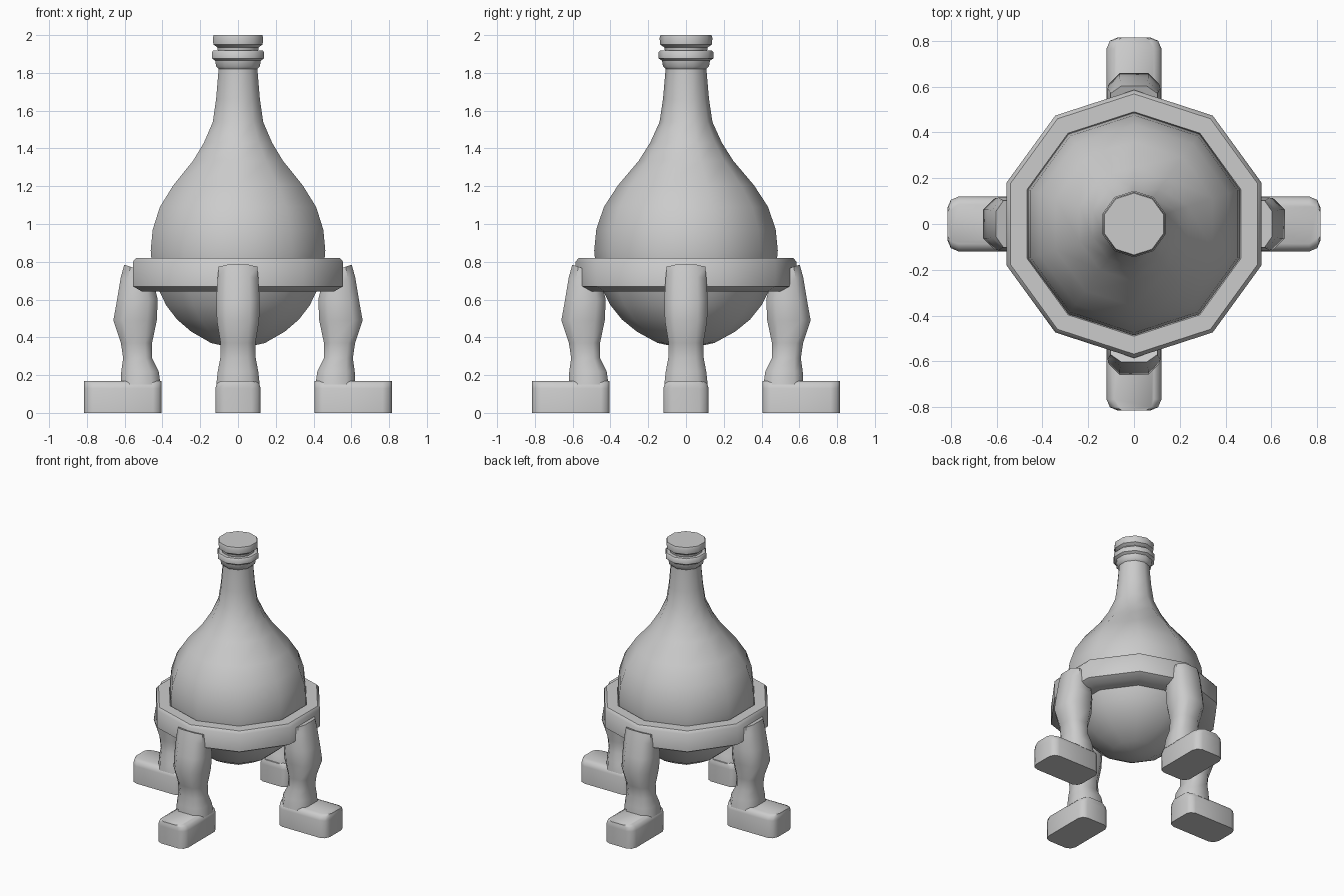
import bpy, bmesh, math
from mathutils import Matrix

if "Cube" in bpy.data.objects:
    bpy.data.objects.remove(bpy.data.objects["Cube"])


def loft(bm, rings, cap=True, loop=False):
    """Skin a list of equal-length point rings."""
    vs = [[bm.verts.new(p) for p in r] for r in rings]
    n = len(vs[0])
    pairs = list(zip(vs, vs[1:])) + ([(vs[-1], vs[0])] if loop else [])
    for a, b in pairs:
        for i in range(n):
            j = (i + 1) % n
            bm.faces.new((a[i], a[j], b[j], b[i]))
    if cap:
        bm.faces.new(vs[0][::-1])
        bm.faces.new(vs[-1])


def finish(name, bm, angle=40):
    bmesh.ops.recalc_face_normals(bm, faces=bm.faces[:])
    me = bpy.data.meshes.new(name)
    bm.to_mesh(me)
    bm.free()
    ob = bpy.data.objects.new(name, me)
    bpy.context.collection.objects.link(ob)
    bpy.ops.object.select_all(action='DESELECT')
    ob.select_set(True)
    bpy.context.view_layer.objects.active = ob
    bpy.ops.object.shade_smooth_by_angle(angle=math.radians(angle))
    return ob


def lathe(name, profile, loop=False):
    """Ten-sided turned part with a corner facing +y and -y."""
    bm = bmesh.new()
    angles = [math.radians(90 + 36 * k) for k in range(10)]
    loft(bm, [[(r * math.cos(a), r * math.sin(a), z) for a in angles]
              for r, z in profile], cap=not loop, loop=loop)
    return finish(name, bm)


# flask body with its long neck
lathe("flask_body", [
    (.04, .347), (.15, .37), (.26, .43), (.34, .495), (.40, .57), (.445, .66),
    (.477, .76), (.486, .86), (.475, .97), (.435, 1.09), (.36, 1.205),
    (.25, 1.335), (.19, 1.43), (.14, 1.54), (.122, 1.66), (.108, 1.82), (.108, 1.93)])

# collar on the neck
lathe("neck_collar", [
    (.108, 1.82), (.122, 1.835), (.127, 1.865), (.145, 1.877), (.145, 1.91),
    (.138, 1.918), (.11, 1.918)])

# stopper
lathe("stopper", [
    (.11, 1.905), (.115, 1.935), (.137, 1.95), (.14, 1.985), (.135, 2.0)])

# belt around the body
lathe("belt", [
    (.49, .82), (.568, .82), (.585, .80), (.585, .67), (.535, .643), (.44, .643)], loop=True)

# four legs with shoes, pointing outward
leg_rings = [  # height, inner x, outer x, half width, slope
    (.15, .41, .62, .115, 0), (.22, .42, .618, .107, 0), (.29, .455, .608, .094, 0),
    (.37, .455, .62, .092, 0), (.49, .43, .66, .112, 0), (.60, .425, .64, .115, 0),
    (.70, .445, .62, .108, .02), (.76, .46, .602, .102, .025)]
shoe_half = [(.405, .075), (.418, .105), (.45, .12), (.765, .12), (.80, .105), (.815, .07)]
shoe_outline = [(x, -y) for x, y in shoe_half] + shoe_half[::-1]

for k, side in enumerate(("right", "back", "left", "front")):
    turn = Matrix.Rotation(k * math.pi / 2, 4, 'Z')

    bm = bmesh.new()
    rings = []
    for z, x0, x1, w, s in leg_rings:
        c, h = (x0 + x1) / 2, (x1 - x0) / 2
        rings.append([(c + h * u, w * v, z + s * u) for u, v in (
            (1, -.55), (1, .55), (.55, 1), (-.55, 1),
            (-1, .55), (-1, -.55), (-.55, -1), (.55, -1))])
    loft(bm, rings)
    bm.transform(turn)
    finish(side + "_leg", bm, 50)

    bm = bmesh.new()
    loft(bm, [[(x, y * f, z) for x, y in shoe_outline]
              for z, f in ((0, 1), (.13, 1), (.158, .92), (.17, .72))])
    bm.transform(turn)
    finish(side + "_shoe", bm, 50)
